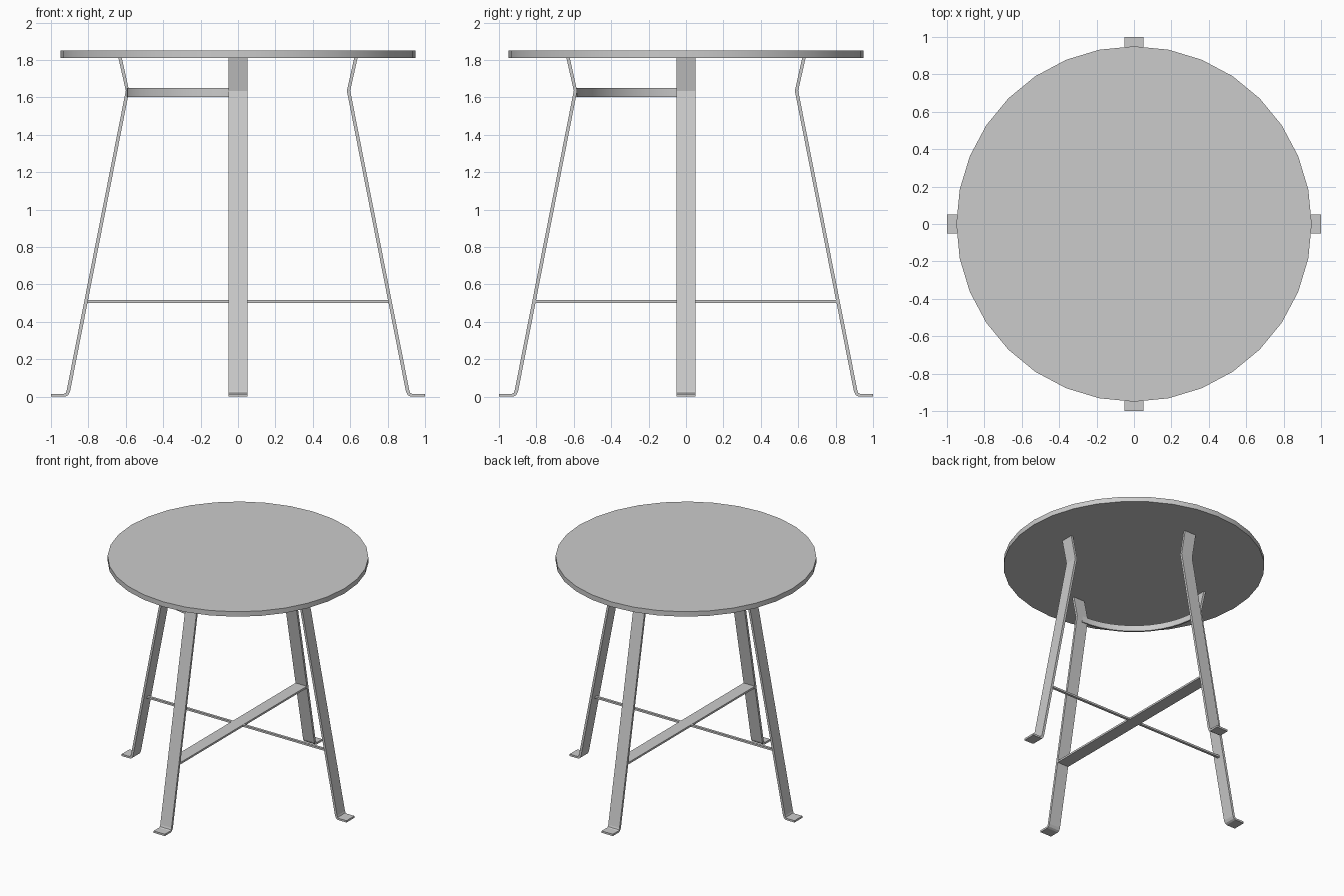
import bpy, bmesh
from math import radians, cos, sin, pi
from mathutils import Matrix

if "Cube" in bpy.data.objects:
    bpy.data.objects.remove(bpy.data.objects["Cube"])


def make_object(name, bm, smooth=False):
    bmesh.ops.recalc_face_normals(bm, faces=bm.faces[:])
    mesh = bpy.data.meshes.new(name)
    bm.to_mesh(mesh)
    bm.free()
    obj = bpy.data.objects.new(name, mesh)
    bpy.context.collection.objects.link(obj)
    if smooth:
        bpy.ops.object.select_all(action='DESELECT')
        obj.select_set(True)
        bpy.context.view_layer.objects.active = obj
        bpy.ops.object.shade_smooth_by_angle(angle=radians(30))
    return obj


def extrude_profile(points, offset):
    bm = bmesh.new()
    face = bm.faces.new([bm.verts.new(p) for p in points])
    ext = bmesh.ops.extrude_face_region(bm, geom=[face])
    verts = [g for g in ext["geom"] if isinstance(g, bmesh.types.BMVert)]
    bmesh.ops.translate(bm, verts=verts, vec=offset)
    return bm


# Round table top, 32 sides
bm = extrude_profile([(0.95 * cos(2 * pi * i / 32), 0.95 * sin(2 * pi * i / 32), 1.81)
                      for i in range(32)], (0, 0, 0.04))
make_object("table_top", bm, True)

# Four bent flat-bar legs: side profile (radius, height) extruded to width
leg_profile = [(1, 0), (0.922, 0), (0.908, 0.008), (0.898, 0.027), (0.582, 1.635),
               (0.621, 1.81), (0.639, 1.81), (0.6, 1.635), (0.916, 0.033),
               (0.921, 0.02), (0.932, 0.015), (1, 0.015)]
for i, side in enumerate(("right", "back", "left", "front")):
    bm = extrude_profile([(r, -0.05, z) for r, z in leg_profile], (0, 0.1, 0))
    bm.transform(Matrix.Rotation(i * pi / 2, 4, 'Z'))
    make_object(side + "_leg", bm)

# Crossed stretchers: a thin rod along x, a flat bar along y
for name, size in (("stretcher_rod", (1.61, 0.02, 0.015)),
                   ("stretcher_bar", (0.1, 1.61, 0.015))):
    bm = bmesh.new()
    bmesh.ops.create_cube(bm, size=1)
    bmesh.ops.scale(bm, vec=size, verts=bm.verts[:])
    bmesh.ops.translate(bm, vec=(0, 0, 0.508), verts=bm.verts[:])
    make_object(name, bm)

# Quarter-ring brace under the top, between left and front legs
angles = [pi + pi / 2 * i / 12 for i in range(13)]
outline = [(0.596 * cos(a), 0.596 * sin(a), 1.602) for a in angles]
outline += [(0.582 * cos(a), 0.582 * sin(a), 1.602) for a in reversed(angles)]
make_object("curved_brace", extrude_profile(outline, (0, 0, 0.047)), True)
